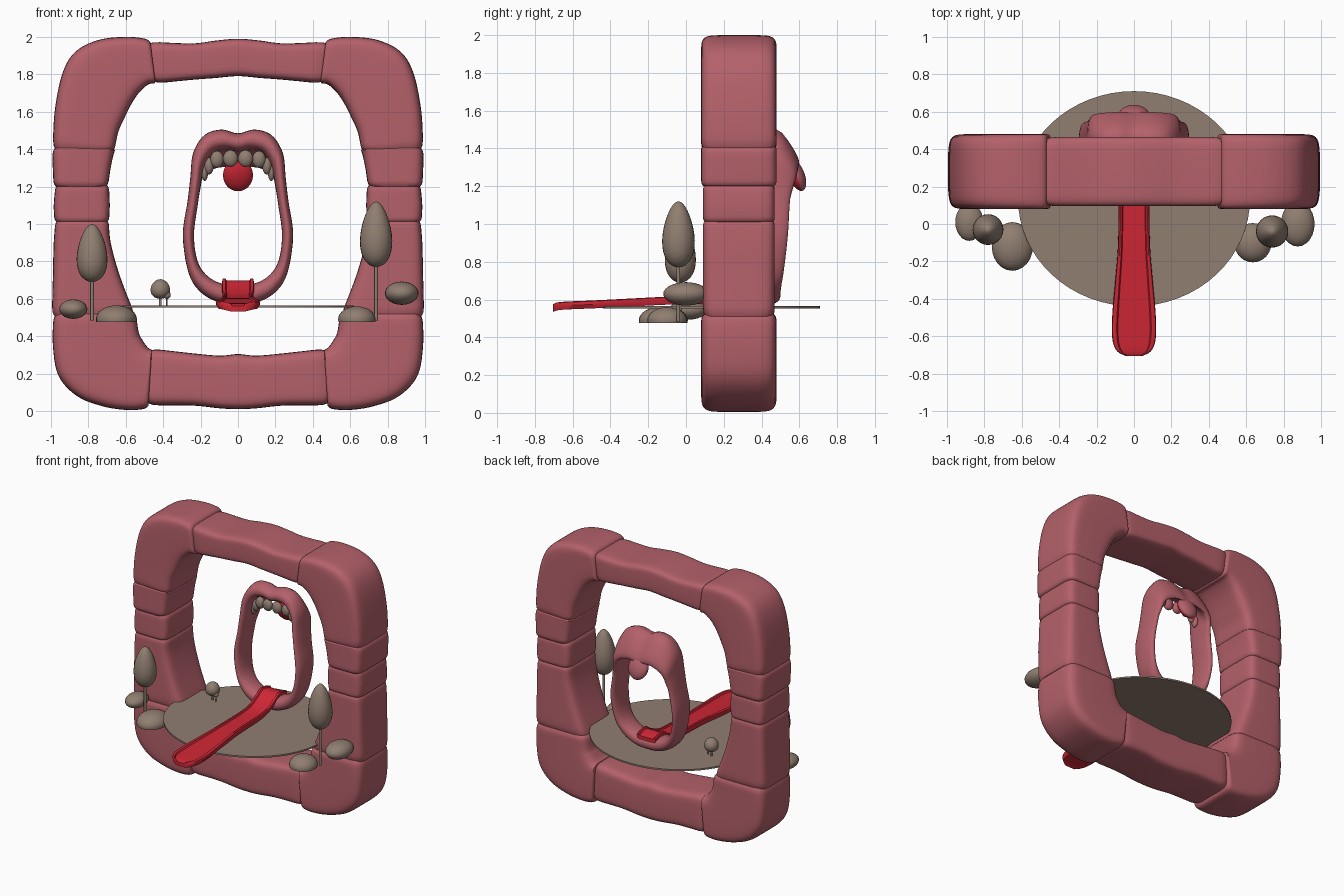
import bpy, bmesh, math
from mathutils import Vector

cube = bpy.data.objects.get("Cube")
if cube:
    bpy.data.objects.remove(cube)


def material(name, rgb):
    m = bpy.data.materials.new(name)
    m.use_nodes = True
    m.diffuse_color = (*rgb, 1)
    m.node_tree.nodes["Principled BSDF"].inputs["Base Color"].default_value = (*rgb, 1)
    return m


PINK = material("flesh_pink", (0.46, 0.12, 0.145))
RED = material("tongue_red", (0.62, 0.02, 0.035))
BROWN = material("stone_brown", (0.28, 0.21, 0.165))


def finish(name, bm, mat, angle=50, mirror=False):
    """Turn a bmesh into a smooth shaded object."""
    bmesh.ops.recalc_face_normals(bm, faces=bm.faces)
    for f in bm.faces:
        f.smooth = True
    mesh = bpy.data.meshes.new(name)
    bm.to_mesh(mesh)
    bm.free()
    mesh.materials.append(mat)
    mesh.set_sharp_from_angle(angle=math.radians(angle))
    ob = bpy.data.objects.new(name, mesh)
    bpy.context.collection.objects.link(ob)
    if mirror:
        ob.modifiers.new("mirror", "MIRROR")
    return ob


def loft(name, rings, mat, closed=False, **kw):
    """Skin a row of rings; cap the ends unless it is closed."""
    bm = bmesh.new()
    rows = [[bm.verts.new(p) for p in ring] for ring in rings]
    n = len(rows[0])
    pairs = list(zip(rows, rows[1:]))
    if closed:
        pairs.append((rows[-1], rows[0]))
    else:
        bm.faces.new(rows[0])
        bm.faces.new(rows[-1])
    for a, b in pairs:
        for i in range(n):
            j = (i + 1) % n
            bm.faces.new((a[i], a[j], b[j], b[i]))
    return finish(name, bm, mat, **kw)


def spline(points, steps, closed=False):
    """Smooth curve through tuples of any size."""
    pts = [Vector(p) for p in points]
    n = len(pts)
    pick = (lambda i: pts[i % n]) if closed else (lambda i: pts[min(max(i, 0), n - 1)])
    out = []
    for i in range(n if closed else n - 1):
        a, b, c, d = (pick(i + k) for k in (-1, 0, 1, 2))
        for s in range(steps):
            t = s / steps
            out.append(b + (c - a) * (t / 2) + (a * 2 - b * 5 + c * 4 - d) * (t * t / 2)
                       + (b * 3 - a - c * 3 + d) * (t ** 3 / 2))
    return out if closed else out + [pts[-1]]


def section(inner, outer, y, depth, power, shrink=0.0, drop=0.0, count=40):
    """Rounded section from an inner to an outer (x, z) point, deep along y."""
    mid, half = (inner + outer) / 2, (outer - inner) / 2
    half = half * (1 - shrink / half.length)
    ring = []
    for k in range(count):
        a = math.tau * (k + 0.5) / count
        u, v = (math.copysign(abs(w) ** (2 / power), w) for w in (math.cos(a), math.sin(a)))
        p = mid + half * u
        ring.append((p.x, y + (depth - shrink) * v, p.y - drop * max(v, 0)))
    return ring


def mirrored(rows):
    """Extend rows that start at x = 0 to the other side."""
    return [(-r[0], r[1], -r[2], *r[3:]) for r in rows[:0:-1]] + rows


# Frame blocks: inner x, inner z, outer x, outer z
def block(name, rows, depth, centre=False, groove=0.012):
    path = spline(mirrored(rows) if centre else rows, 6)
    last = len(path) - 1
    rings = []
    for i, p in enumerate(path):
        edge = min(i, last - i)
        shrink = groove * max(0, 1 - edge / 2) ** 2
        rings.append(section(p.xy if len(p) == 2 else Vector(p[:2]), Vector(p[2:4]),
                             0.28, depth, 6.5, shrink))
    loft(name, rings, PINK, mirror=not centre)


block("frame_top_bar", [(0, 1.79, 0, 1.99), (.12, 1.78, .12, 1.98),
      (.25, 1.77, .25, 1.965), (.45, 1.75, .48, 1.975)], 0.185, centre=True)
block("frame_top_corner", [(.44, 1.75, .47, 1.985), (.48, 1.745, .58, 2), (.53, 1.7, .74, 1.985),
      (.57, 1.64, .87, 1.92), (.605, 1.57, .94, 1.8), (.64, 1.49, .98, 1.6),
      (.66, 1.39, .99, 1.4)], 0.2)
block("frame_upper_post", [(.655, 1.4, .975, 1.41), (.665, 1.37, .99, 1.38),
      (.68, 1.3, .99, 1.3), (.695, 1.2, .985, 1.2)], 0.2)
block("frame_middle_post", [(.69, 1.21, .975, 1.21), (.685, 1.1, .985, 1.1), (.69, 1.01, .98, 1.01)], 0.19)
block("frame_lower_post", [(.69, 1.02, .975, 1.02), (.68, .9, .985, .9),
      (.63, .72, .99, .7), (.545, .5, .995, .51)], 0.19)
block("frame_bottom_corner", [(.545, .52, .985, .52), (.53, .42, .99, .36), (.51, .38, .96, .19),
      (.49, .35, .86, .08), (.475, .335, .72, .025), (.465, .33, .58, .005), (.46, .33, .48, .015)], 0.2)
block("frame_bottom_bar", [(0, .305, 0, .01), (.1, .297, .1, .015),
      (.25, .31, .25, .03), (.47, .335, .48, .03)], 0.185, centre=True)

# Lips: inner x, inner z, outer x, outer z, y, half depth
half_lips = [(0, 1.385, 0, 1.485, .49, .11), (.06, 1.395, .09, 1.505, .49, .11),
             (.13, 1.38, .18, 1.475, .485, .11), (.18, 1.31, .24, 1.38, .475, .11),
             (.2, 1.2, .255, 1.25, .46, .105), (.215, 1.1, .27, 1.12, .45, .1),
             (.235, .94, .295, .94, .44, .1), (.215, .8, .265, .74, .43, .09),
             (.16, .72, .2, .635, .42, .085), (.08, .68, .1, .58, .415, .085),
             (0, .675, 0, .57, .415, .085)]
rings = []
for p in spline(mirrored(half_lips)[1:], 5, closed=True):
    hood = min(max((p[3] - 1.15) / 0.33, 0), 1)
    rings.append(section(Vector(p[:2]), Vector(p[2:4]), p[4], p[5], 2.3, drop=0.13 * hood, count=24))
loft("lips", rings, PINK, closed=True)


# Egg shapes, optionally narrowed upward or cut flat underneath
def egg(name, loc, size, mat=BROWN, taper=0.0, flat=None, back=None, tilt=0.0):
    bm = bmesh.new()
    bmesh.ops.create_uvsphere(bm, u_segments=24, v_segments=16, radius=1)
    for v in bm.verts:
        k = 1 - taper * v.co.z
        x, y, z = v.co.x * k * size[0], v.co.y * k * size[1], v.co.z * size[2]
        v.co = Vector((x, y - tilt * z, z)) + Vector(loc)
        if flat is not None:
            v.co.z = max(v.co.z, flat)
    ob = finish(name, bm, mat)
    if back:
        ob.data.materials.append(back)
        for f in ob.data.polygons:
            f.material_index = int(f.normal.y > 0.1)
    return ob


# Teeth and uvula, flesh coloured behind
for side, label in ((1, "left"), (-1, "right")):
    for i, (x, z, w) in enumerate([(.04, 1.35, .04), (.112, 1.345, .036), (.155, 1.31, .025), (.178, 1.275, .018)]):
        egg(f"tooth_{label}_{i}", (side * x, .425 + i * .01, z), (w, .028, .045), back=PINK)
egg("uvula", (0, .585, 1.26), (.08, .045, .085), RED, back=PINK, tilt=0.3)

# Tongue with a raised rim: y, half width, top z
shape = [(-.9, -1), (-1, -.5), (-.97, -.1), (-.88, 0), (-.78, -.05), (-.72, -.3)]
shape += [(-x, z) for x, z in reversed(shape)]
rings = []
for y, w, top in spline([(.49, .08, .69), (.4, .085, .71), (.32, .085, .665), (.2, .082, .625), (-.1, .085, .615),
                         (-.3, .1, .605), (-.5, .117, .595), (-.62, .115, .59), (-.68, .09, .585), (-.705, .045, .575)], 4):
    rings.append([(w * x, y, top + 0.042 * z) for x, z in shape])
loft("tongue", rings, RED, angle=40)

# Floor disc
loft("floor_disc", [[(.62 * math.cos(a), .135 + .575 * math.sin(a), z)
                     for a in (math.tau * k / 64 for k in range(64))] for z in (.553, .565)], BROWN)


# Trees: crown with a thin trunk
def tree(name, x, y, ground, low, high, r, thick, taper):
    egg(name + "_crown", (x, y, (low + high) / 2), (r, r, (high - low) / 2), taper=taper)
    loft(name + "_trunk", [[(x + thick * math.cos(a), y + thick * math.sin(a), z)
         for a in (math.tau * k / 10 for k in range(10))] for z in (ground, low + .03)], BROWN)


tree("right_tree", -.78, -.03, .485, .69, 1.0, .08, .01, .25)
tree("left_tree", .738, -.04, .485, .77, 1.12, .084, .01, .25)
tree("small_plant", -.415, .28, .565, .6, .705, .052, .007, .1)
tree("tiny_plant", -.38, .27, .565, .6, .645, .02, .004, .1)

# Bushes
egg("right_bush", (-.88, .01, .545), (.075, .1, .052))
egg("left_bush", (.875, 0, .63), (.09, .12, .062))
egg("right_mound", (-.65, -.12, .49), (.11, .13, .075), flat=.475)
egg("left_mound", (.635, -.1, .49), (.1, .105, .07), flat=.475)
